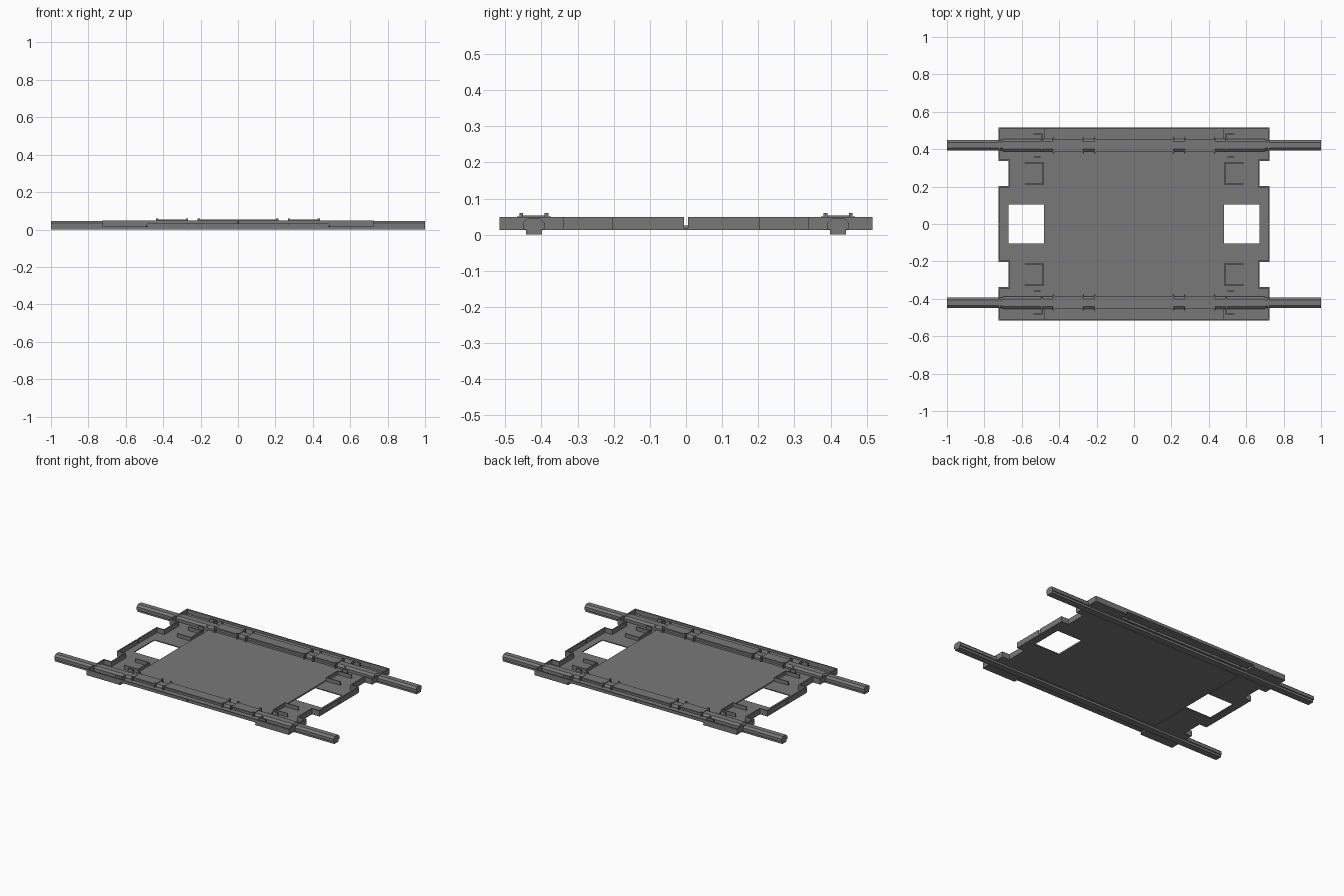
import bpy
import bmesh
from mathutils import Vector

cube = bpy.data.objects.get("Cube")
if cube:
    bpy.data.objects.remove(cube, do_unlink=True)

grey = bpy.data.materials.new("dark_grey")
grey.use_nodes = True
colour = (0.19, 0.19, 0.19, 1)
grey.diffuse_color = colour
grey.node_tree.nodes["Principled BSDF"].inputs["Base Color"].default_value = colour

# Plan coordinates shared by the parts
END_X, NOTCH_X, PANEL_X = 0.725, 0.672, 0.482
SIDE_Y, NOTCH_OUT, NOTCH_IN, WINDOW_Y = 0.516, 0.337, 0.203, 0.104
ROD_Y = 0.421
BASE, TOP = 0.013, 0.049
SLIT, WALL = 0.006, 0.008


def finish(name, bm):
    """Turn one quarter into an object mirrored to all four quarters."""
    seam = [f for f in bm.faces
            if any(all(abs(v.co[a]) < 1e-5 for v in f.verts) for a in (0, 1))]
    bmesh.ops.delete(bm, geom=seam, context="FACES_ONLY")
    bmesh.ops.recalc_face_normals(bm, faces=bm.faces)
    mesh = bpy.data.meshes.new(name)
    bm.to_mesh(mesh)
    bm.free()
    mesh.materials.append(grey)
    obj = bpy.data.objects.new(name, mesh)
    bpy.context.collection.objects.link(obj)
    mirror = obj.modifiers.new("mirror", "MIRROR")
    mirror.use_axis = (True, True, False)
    return obj


def extrude(name, points, axis, start, end):
    """Extrude a flat outline along one axis."""
    bm = bmesh.new()
    verts = []
    for p in points:
        co = list(p)
        co.insert(axis, start)
        verts.append(bm.verts.new(co))
    face = bm.faces.new(verts)
    # extrude_face_region drops the first cap, so keep it explicitly
    result = bmesh.ops.extrude_face_region(bm, geom=[face], use_keep_orig=True)
    shift = Vector((0, 0, 0))
    shift[axis] = end - start
    moved = [g for g in result["geom"] if isinstance(g, bmesh.types.BMVert)]
    bmesh.ops.translate(bm, verts=moved, vec=shift)
    return finish(name, bm)


def boxes(name, spans):
    """Join several boxes, each given as x, y and z ranges."""
    bm = bmesh.new()
    for span in spans:
        verts = bmesh.ops.create_cube(bm, size=1)["verts"]
        for v in verts:
            v.co = [lo + (c + 0.5) * (hi - lo) for c, (lo, hi) in zip(v.co, span)]
    return finish(name, bm)


# Floors: raised centre panel, stepped end floors with windows, outer ledges
boxes("centre_panel", [((0, PANEL_X), (0, 0.40), (0.015, 0.025))])
extrude("end_floor", [
    (PANEL_X, WINDOW_Y), (NOTCH_X, WINDOW_Y), (NOTCH_X, 0), (END_X, 0),
    (END_X, NOTCH_IN), (NOTCH_X, NOTCH_IN), (NOTCH_X, NOTCH_OUT),
    (END_X, NOTCH_OUT), (END_X, SIDE_Y), (PANEL_X, SIDE_Y)], 2, BASE, 0.019)
boxes("side_ledge", [((0, PANEL_X), (0.44, SIDE_Y), (0.03, 0.035))])

# Long walls: lower edge lifted between the ends, slit at the middle
extrude("side_wall", [
    (SLIT / 2, 0.03), (PANEL_X, 0.03), (PANEL_X + 0.015, BASE),
    (END_X, BASE), (END_X, TOP), (SLIT / 2, TOP)], 1, SIDE_Y - WALL, SIDE_Y)

# End walls follow the stepped outline, slit at the middle
height = (BASE, TOP)
step = (NOTCH_X - WALL, END_X)
boxes("end_wall", [
    ((END_X - WALL, END_X), (SLIT, NOTCH_IN), height),
    (step, (NOTCH_IN - WALL, NOTCH_IN), height),
    ((NOTCH_X - WALL, NOTCH_X), (NOTCH_IN, NOTCH_OUT), height),
    (step, (NOTCH_OUT, NOTCH_OUT + WALL), height),
    ((END_X - WALL, END_X), (NOTCH_OUT, SIDE_Y), height)])

# Carrying rods with chamfered tops and a narrower foot
half_rod = [(0.022, 0), (0.022, 0.014), (0.029, 0.014), (0.029, 0.034), (0.016, 0.046)]
rod = [(ROD_Y + y, z) for y, z in half_rod]
rod += [(ROD_Y - y, z) for y, z in reversed(half_rod)]
extrude("carrying_rod", rod, 0, 0, 1)

# Sleeves around the rods inside the frame
half_sleeve = [(0.034, 0.015), (0.034, 0.038), (0.02, TOP)]
sleeve = [(ROD_Y + y, z) for y, z in half_sleeve]
sleeve += [(ROD_Y - y, z) for y, z in reversed(half_sleeve)]
extrude("rod_sleeve", sleeve, 0, 0, 0.70)

# Clip plates on the sleeves, with rails and small upright tabs at their ends
plates, tabs = [], []
for x0, x1 in ((0, 0.21), (0.272, 0.432)):
    plates.append(((x0, x1), (ROD_Y - 0.034, ROD_Y + 0.034), (0.046, 0.053)))
    for x in (x0, x1):
        if x == 0:
            continue
        for side in (-1, 1):
            y = ROD_Y + side * 0.035
            tabs.append(((x - 0.006, x + 0.006), (y - 0.005, y + 0.005), (0.025, 0.06)))
            fin = sorted((y, y + side * 0.012))
            tabs.append(((x - 0.002, x + 0.002), fin, (0.025, 0.05)))
boxes("clip_plate", plates)
boxes("clip_tab", tabs)

# Ribs on the end floors: three-sided pockets and hooked stops by the rods
rib = (0.015, 0.043)
thin = 0.006
boxes("pocket_rib", [
    ((PANEL_X, 0.585), (0.21, 0.21 + thin), rib),
    ((PANEL_X, 0.585), (0.33 - thin, 0.33), rib),
    ((PANEL_X, PANEL_X + thin), (0.21, 0.33), rib)])
boxes("hooked_stop", [
    ((0.49, 0.49 + thin), (0.39, 0.484), (0.015, TOP)),
    ((0.49, 0.537), (0.478, 0.484), (0.015, TOP)),
    ((0.50, 0.535), (0.355, 0.361), (0.015, TOP))])

# Small locking pegs where the rods leave the frame
boxes("rod_peg", [((0.70, 0.717), (ROD_Y + 0.006, ROD_Y + 0.018), (0.03, TOP))])
